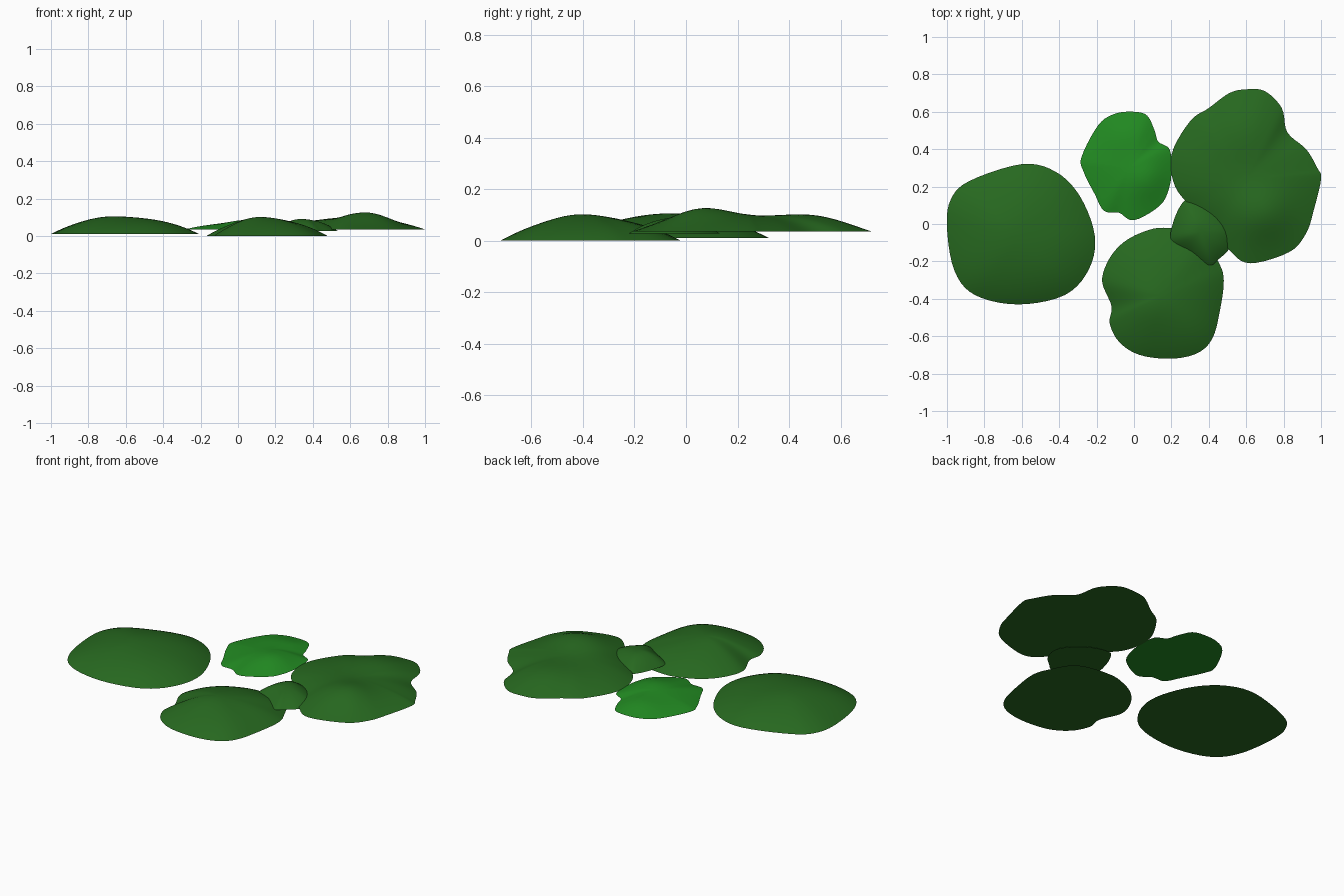
import bpy, bmesh, math
from mathutils import Vector

if "Cube" in bpy.data.objects:
    bpy.data.objects.remove(bpy.data.objects["Cube"])


def material(name, rgb):
    m = bpy.data.materials.new(name)
    m.diffuse_color = (*rgb, 1)
    m.use_nodes = True
    m.node_tree.nodes["Principled BSDF"].inputs["Base Color"].default_value = m.diffuse_color
    return m


dark = material("dark_moss", (0.02, 0.14, 0.014))
light = material("light_moss", (0.016, 0.26, 0.016))
RINGS, SUB = 14, 5


def smooth_loop(pts):
    """Closed Catmull-Rom curve through the outline points (given in hundredths)."""
    p = [Vector(q) / 100 for q in pts]
    n, out = len(p), []
    for i in range(n):
        a, b, c, d = (p[(i + k) % n] for k in (-1, 0, 1, 2))
        for s in range(SUB):
            t = s / SUB
            out.append(0.5 * (2 * b + (c - a) * t + (2 * a - 5 * b + 4 * c - d) * t * t
                              + (3 * b - a - 3 * c + d) * t ** 3))
    return out


def patch(name, outline, centre, base, height, mat, power=2.5, bumps=()):
    """Low flat-bottomed mound: shrinking rings lifted by a dome profile plus soft bumps."""
    loop, c = smooth_loop(outline), Vector(centre)
    n = len(loop)

    def lifted(q, t):
        z = height * (1 - t ** power)
        for bx, by, amp, rad in bumps:
            d2 = (q.x - bx) ** 2 + (q.y - by) ** 2
            z += amp * math.exp(-d2 / rad ** 2) * (1 - t ** 4)
        return (q.x, q.y, base + z)

    bm = bmesh.new()
    rings = []
    for k in range(RINGS):
        t = 1 - k / RINGS
        t = 1 - (1 - t) ** 1.0 if k == 0 else t
        rings.append([bm.verts.new(lifted(c + (q - c) * t, t)) for q in loop])
    top = bm.verts.new(lifted(c, 0))
    for lo, hi in zip(rings, rings[1:]):
        for i in range(n):
            j = (i + 1) % n
            bm.faces.new((lo[i], lo[j], hi[j], hi[i]))
    for i in range(n):
        bm.faces.new((rings[-1][i], rings[-1][(i + 1) % n], top))
    bm.faces.new(rings[0])
    bmesh.ops.recalc_face_normals(bm, faces=bm.faces)
    me = bpy.data.meshes.new(name)
    bm.to_mesh(me)
    bm.free()
    me.materials.append(mat)
    ob = bpy.data.objects.new(name, me)
    bpy.context.collection.objects.link(ob)
    bpy.context.view_layer.objects.active = ob
    bpy.ops.object.select_all(action='DESELECT')
    ob.select_set(True)
    bpy.ops.object.shade_smooth_by_angle(angle=math.radians(30))


# Large round patch on the left
patch("left_moss_patch",
      [(-100, -2), (-98, 13), (-88, 23), (-60, 32), (-42, 28), (-29, 15), (-21, -6),
       (-24, -24), (-37, -38), (-62, -43), (-85, -38), (-96, -25)],
      (-0.61, -0.07), 0.01, 0.087, dark, 2.4, [(-0.7, -0.05, 0.01, 0.15)])

# Front patch
patch("front_moss_patch",
      [(-17, -31), (-14, -20), (-7, -11), (3, -5), (16, -2), (36, -6), (45, -20), (48, -30),
       (46, -46), (42, -61), (34, -69), (20, -72), (3, -70), (-8, -63), (-13, -53), (-12, -44)],
      (0.15, -0.38), 0.0, 0.09, dark, 2.1, [(0.09, -0.42, 0.014, 0.13)])

# Large lobed patch on the right
patch("right_moss_patch",
      [(60, 72), (70, 71), (79, 62), (82, 49), (92, 40), (98, 30), (100, 24), (96, 7),
       (92, -5), (83, -15), (62, -21), (51, -14), (43, -2), (32, 8), (22, 20), (20, 37),
       (30, 55), (40, 62), (51, 70)],
      (0.6, 0.24), 0.035, 0.055, dark, 2.6,
      [(0.69, 0.05, 0.044, 0.16), (0.58, 0.52, 0.022, 0.18)])

# Light green patch at the back
patch("back_moss_patch",
      [(-28, 36), (-19, 53), (-10, 59), (0, 60), (7, 58), (11, 50), (13, 44), (19, 40), (20, 30),
       (19, 20), (14, 10), (0, 2), (-8, 6), (-16, 7), (-21, 16), (-27, 28)],
      (-0.03, 0.3), 0.035, 0.03, light, 2.2,
      [(0.07, 0.25, 0.025, 0.13), (-0.02, 0.48, 0.012, 0.1)])

# Small patch bridging the front and right ones
patch("small_moss_patch",
      [(20, -9), (21, 1), (25, 10), (29, 13), (38, 11), (47, 5), (53, -4), (51, -13),
       (45, -19), (40, -22), (30, -16)],
      (0.36, -0.04), 0.028, 0.055, dark, 2.3, [(0.31, -0.02, 0.01, 0.09)])
